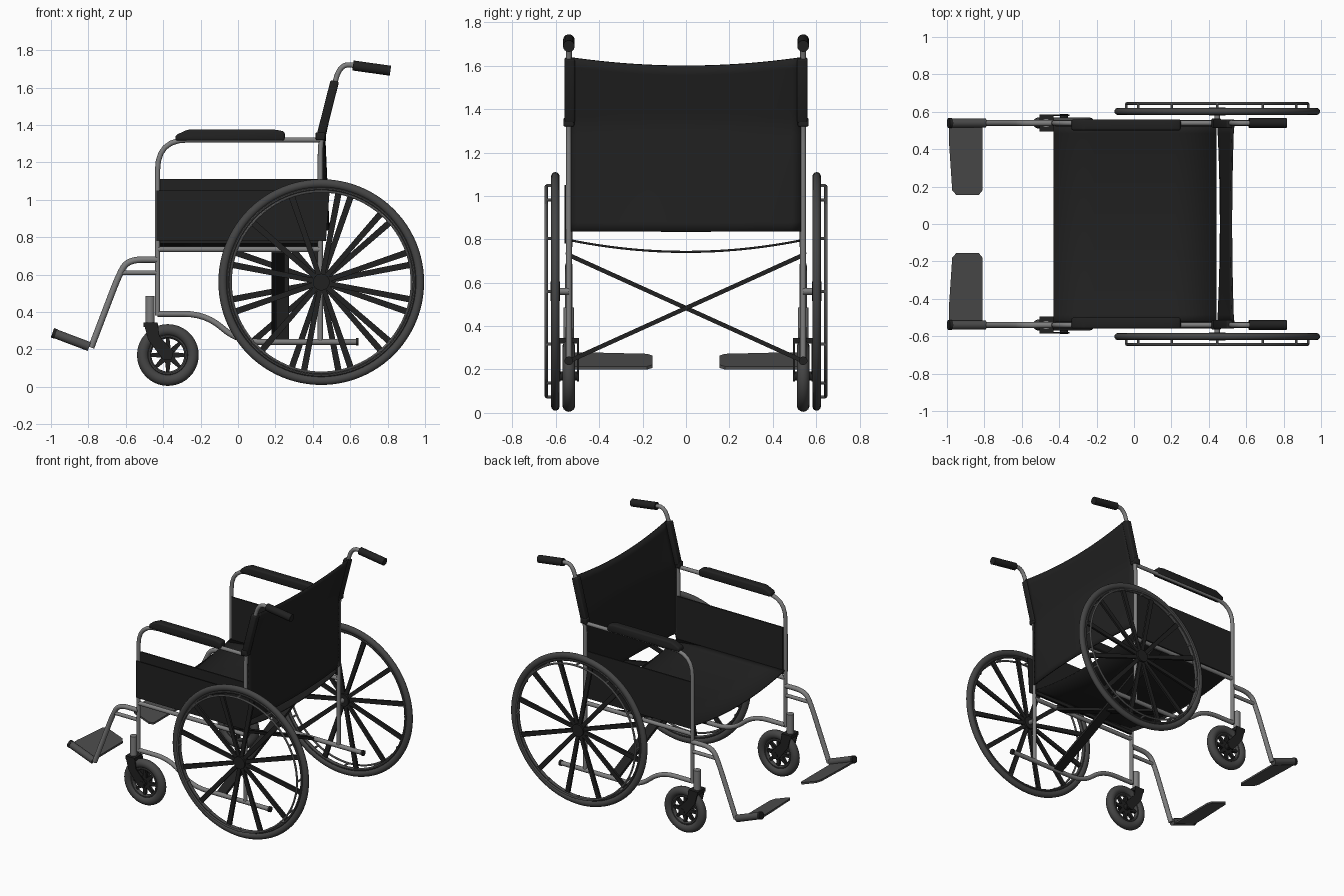
import bpy, bmesh, math
from mathutils import Vector, Matrix

if "Cube" in bpy.data.objects:
    bpy.data.objects.remove(bpy.data.objects["Cube"])


def material(name, value):
    m = bpy.data.materials.new(name)
    m.use_nodes = True
    col = (value, value, value, 1)
    m.diffuse_color = col
    m.node_tree.nodes["Principled BSDF"].inputs["Base Color"].default_value = col
    return m


BLACK = material("black vinyl", 0.015)
METAL = material("grey metal", 0.21)
RUBBER = material("dark grey rubber", 0.06)
PLATE = material("footplate grey", 0.075)


def finish(name, bm, mat, smooth=True):
    bmesh.ops.recalc_face_normals(bm, faces=bm.faces)
    me = bpy.data.meshes.new(name)
    bm.to_mesh(me)
    bm.free()
    ob = bpy.data.objects.new(name, me)
    bpy.context.collection.objects.link(ob)
    me.materials.append(mat)
    if smooth:
        bpy.ops.object.select_all(action="DESELECT")
        ob.select_set(True)
        bpy.context.view_layer.objects.active = ob
        bpy.ops.object.shade_smooth_by_angle(angle=math.radians(40))
    return ob


def rounded(points, radius):
    """Path with its inner corners rounded off."""
    pts = [Vector(p) for p in points]
    out = [pts[0]]
    for a, b, c in zip(pts, pts[1:], pts[2:]):
        p = b + (a - b).normalized() * min(radius, (a - b).length * 0.49)
        q = b + (c - b).normalized() * min(radius, (c - b).length * 0.49)
        for i in range(7):
            t = i / 6
            out.append(p * (1 - t) ** 2 + b * 2 * t * (1 - t) + q * t * t)
    return out + [pts[-1]]


def tube(name, points, r, mat, corner=0.1, sides=14):
    """Round tube swept along a path."""
    path = rounded(points, corner)
    bm = bmesh.new()
    rings = []
    side = None
    for i, p in enumerate(path):
        d = (path[min(i + 1, len(path) - 1)] - path[max(i - 1, 0)]).normalized()
        if side is None:
            side = d.orthogonal().normalized()
        side = (side - d * side.dot(d)).normalized()
        up = d.cross(side)
        rings.append([bm.verts.new(p + r * (side * math.cos(k * math.tau / sides)
                      + up * math.sin(k * math.tau / sides))) for k in range(sides)])
    for a, b in zip(rings, rings[1:]):
        for k in range(sides):
            bm.faces.new((a[k], a[k - 1], b[k - 1], b[k]))
    bm.faces.new(rings[0])
    bm.faces.new(rings[-1])
    return finish(name, bm, mat)


def ring(name, centre, radius, rx, ry, mat, n=64, m=14):
    """Torus around the y axis, with an oval section."""
    bm = bmesh.new()
    grid = []
    for i in range(n):
        a = i * math.tau / n
        row = []
        for k in range(m):
            b = k * math.tau / m
            d = radius + rx * math.cos(b)
            row.append(bm.verts.new(Vector(centre) + Vector((d * math.cos(a), ry * math.sin(b), d * math.sin(a)))))
        grid.append(row)
    for i in range(n):
        for k in range(m):
            bm.faces.new((grid[i - 1][k - 1], grid[i][k - 1], grid[i][k], grid[i - 1][k]))
    return finish(name, bm, mat)


def prism(name, outline, y0, y1, mat, bevel=0.0):
    """Outline in x and z, extruded along y."""
    bm = bmesh.new()
    a = [bm.verts.new((x, y0, z)) for x, z in outline]
    b = [bm.verts.new((x, y1, z)) for x, z in outline]
    bm.faces.new(a)
    bm.faces.new(b)
    for i in range(len(a)):
        bm.faces.new((a[i - 1], a[i], b[i], b[i - 1]))
    if bevel:
        bmesh.ops.bevel(bm, geom=bm.edges[:], offset=bevel, segments=3, affect="EDGES", profile=0.5)
    return finish(name, bm, mat)


def rect(x0, x1, z0, z1):
    return [(x0, z0), (x1, z0), (x1, z1), (x0, z1)]


def sheet(name, func, nu, nv, thick, mat):
    """Thin cloth from a function of u and v."""
    bm = bmesh.new()
    g = [[bm.verts.new(func(i / nu, j / nv)) for j in range(nv + 1)] for i in range(nu + 1)]
    for i in range(nu):
        for j in range(nv):
            bm.faces.new((g[i][j], g[i + 1][j], g[i + 1][j + 1], g[i][j + 1]))
    ob = finish(name, bm, mat)
    mod = ob.modifiers.new("thickness", "SOLIDIFY")
    mod.thickness = thick
    mod.offset = 0
    return ob


def spokes(name, centre, count, r0, r1, w0, w1, depth, turn, mat):
    """Tapered flat spokes in the wheel plane."""
    bm = bmesh.new()
    for i in range(count):
        rot = Matrix.Rotation(turn + i * math.tau / count, 4, "Y")
        res = bmesh.ops.create_cube(bm, size=1)
        for v in res["verts"]:
            out = v.co.x > 0
            p = Vector((r1 if out else r0, v.co.y * depth, v.co.z * (w1 if out else w0)))
            v.co = Vector(centre) + rot @ p
    return finish(name, bm, mat, False)


for s, label in ((1, "left"), (-1, "right")):
    Y = 0.54 * s

    def path(*pts, y=Y):
        return [(x, y, z) for x, z in pts]

    # Tubular side frame
    tube(label + "_arm_and_front_post", path((0.44, 1.32), (-0.43, 1.32), (-0.43, 0.38)), 0.014, METAL, 0.16)
    tube(label + "_lower_rail", path((-0.43, 0.39), (-0.17, 0.39), (0.0, 0.24), (0.64, 0.24)), 0.016, METAL, 0.12)
    tube(label + "_seat_rail", path((-0.43, 0.735), (0.44, 0.735)), 0.015, METAL)
    tube(label + "_back_post", path((0.44, 0.24), (0.44, 1.32), (0.545, 1.73), (0.66, 1.712)), 0.014, METAL, 0.09)
    tube(label + "_rail_cap", path((0.63, 0.24), (0.645, 0.24)), 0.02, BLACK)
    prism(label + "_back_bracket", rect(0.415, 0.465, 1.32, 1.36), Y - 0.025, Y + 0.025, BLACK, 0.006)
    tube(label + "_push_grip", path((0.615, 1.718), (0.815, 1.69)), 0.027, BLACK)

    # Arm pad
    prism(label + "_arm_pad", [(-0.335, 1.315), (0.25, 1.315), (0.25, 1.365), (0.2, 1.375), (-0.27, 1.375),
          (-0.335, 1.345)], s * 0.5, s * 0.56, BLACK, 0.012)

    # Side panel
    prism(label + "_side_panel", rect(-0.42, 0.44, 0.765, 1.11), s * 0.522, s * 0.532, BLACK)
    if s < 0:
        prism("right_outer_panel", [(-0.437, 0.78), (0.47, 0.78), (0.49, 1.05), (-0.437, 1.05)], -0.554, -0.56, BLACK)

    # Sleeve of the backrest around the post
    prism(label + "_back_sleeve", [(0.42, 1.345), (0.465, 1.335), (0.54, 1.63), (0.495, 1.64)],
          s * 0.512, s * 0.56, BLACK, 0.008)

    # Footrest hanger and plate
    tube(label + "_foot_hanger", path((-0.43, 0.68), (-0.59, 0.68), (-0.64, 0.59), (-0.785, 0.21)), 0.017, METAL, 0.09)
    tube(label + "_hanger_brace", path((-0.43, 0.61), (-0.62, 0.61)), 0.013, METAL)
    tube(label + "_foot_bar", path((-0.795, 0.215), (-0.98, 0.285)), 0.025, PLATE)
    tube(label + "_foot_bar_cap", path((-0.975, 0.283), (-0.992, 0.289)), 0.027, BLACK)
    bm = bmesh.new()
    corners = [(-0.81, 0.52), (-0.99, 0.52), (-0.99, 0.45), (-0.972, 0.18), (-0.95, 0.155), (-0.83, 0.155), (-0.81, 0.18)]
    face = bm.faces.new([bm.verts.new((x, s * y, 0.2 - (x + 0.81) * 0.36)) for x, y in corners])
    res = bmesh.ops.extrude_face_region(bm, geom=[face])
    for v in res["geom"]:
        if isinstance(v, bmesh.types.BMVert):
            v.co.z += 0.014
    finish(label + "_footplate", bm, PLATE, False)

    # Caster stem, fork and wheel
    C = (-0.375, Y, 0.17)
    tube(label + "_caster_stem", path((-0.47, 0.34), (-0.47, 0.485)), 0.025, METAL)
    prism(label + "_fork_crown", rect(-0.505, -0.43, 0.32, 0.345), Y - 0.045, Y + 0.045, BLACK)
    for k in (-1, 1):
        prism(label + "_fork_arm", [(-0.505, 0.345), (-0.43, 0.345), (-0.42, 0.27), (-0.345, 0.19), (-0.355, 0.145),
              (-0.4, 0.145), (-0.48, 0.25)], Y + k * 0.038, Y + k * 0.046, BLACK)
    ring(label + "_caster_tyre", C, 0.134, 0.031, 0.03, RUBBER, 40)
    ring(label + "_caster_rim", C, 0.1, 0.012, 0.018, RUBBER, 40, 10)
    spokes(label + "_caster_spokes", C, 8, 0.01, 0.098, 0.035, 0.016, 0.02, 0, BLACK)
    tube(label + "_caster_axle", [(C[0], Y - 0.048, C[2]), (C[0], Y + 0.048, C[2])], 0.022, BLACK)

    # Large wheel with spokes and push rim
    wy = s * 0.602
    W = Vector((0.445, wy, 0.56))
    ring(label + "_wheel_tyre", W, 0.527, 0.023, 0.02, RUBBER, 96)
    ring(label + "_wheel_rim", W, 0.499, 0.011, 0.014, RUBBER, 96, 10)
    spokes(label + "_wheel_spokes", W, 12, 0.02, 0.495, 0.026, 0.034, 0.016, math.radians(15 + 4 * s), BLACK)
    tube(label + "_wheel_hub", [W + Vector((0, -0.022, 0)), W + Vector((0, 0.022, 0))], 0.045, BLACK, sides=24)
    tube(label + "_wheel_axle", [(W.x, Y, W.z), W], 0.016, METAL)
    ring(label + "_push_rim", W + Vector((0, s * 0.042, 0)), 0.485, 0.007, 0.007, METAL, 96, 8)
    for i in range(12):
        a = i * math.tau / 12
        d = Vector((math.cos(a), 0, math.sin(a))) * 0.487
        tube(label + "_push_rim_stud", [W + d, W + d + Vector((0, s * 0.042, 0))], 0.007, METAL, sides=8)

    # Crossed brace under the seat
    x = 0.225 + s * 0.012
    bm = bmesh.new()
    bmesh.ops.create_cube(bm, size=1)
    half = Vector((0, 0.53 * s, 0.24))
    tilt = math.atan2(half.z, half.y) if s > 0 else -math.atan2(half.z, -half.y)
    bmesh.ops.transform(bm, verts=bm.verts, matrix=Matrix.Translation((x, 0, 0.483))
                        @ Matrix.Rotation(tilt, 4, "X") @ Matrix.Diagonal((0.07, 2 * half.length, 0.02, 1)))
    finish("cross_brace_" + label, bm, BLACK, False)


# Sagging seat cloth
def seat(u, v):
    y = -0.53 + 1.06 * v
    return (-0.43 + 0.87 * u, y, 0.742 + 0.053 * (y / 0.53) ** 2)


# Back cloth: slightly hollow, leaning above the arms
def back(u, v):
    t = 2 * v - 1
    top = 1.6 + 0.038 * t * t
    z = 0.835 + (top - 0.835) * u
    lean = max(0, z - 1.33) * 0.26
    return (0.45 + lean + 0.035 * (1 - t * t) * (1 - u), 0.53 * t, z)


sheet("seat_cloth", seat, 4, 24, 0.01, BLACK)
sheet("back_cloth", back, 18, 24, 0.01, BLACK)
